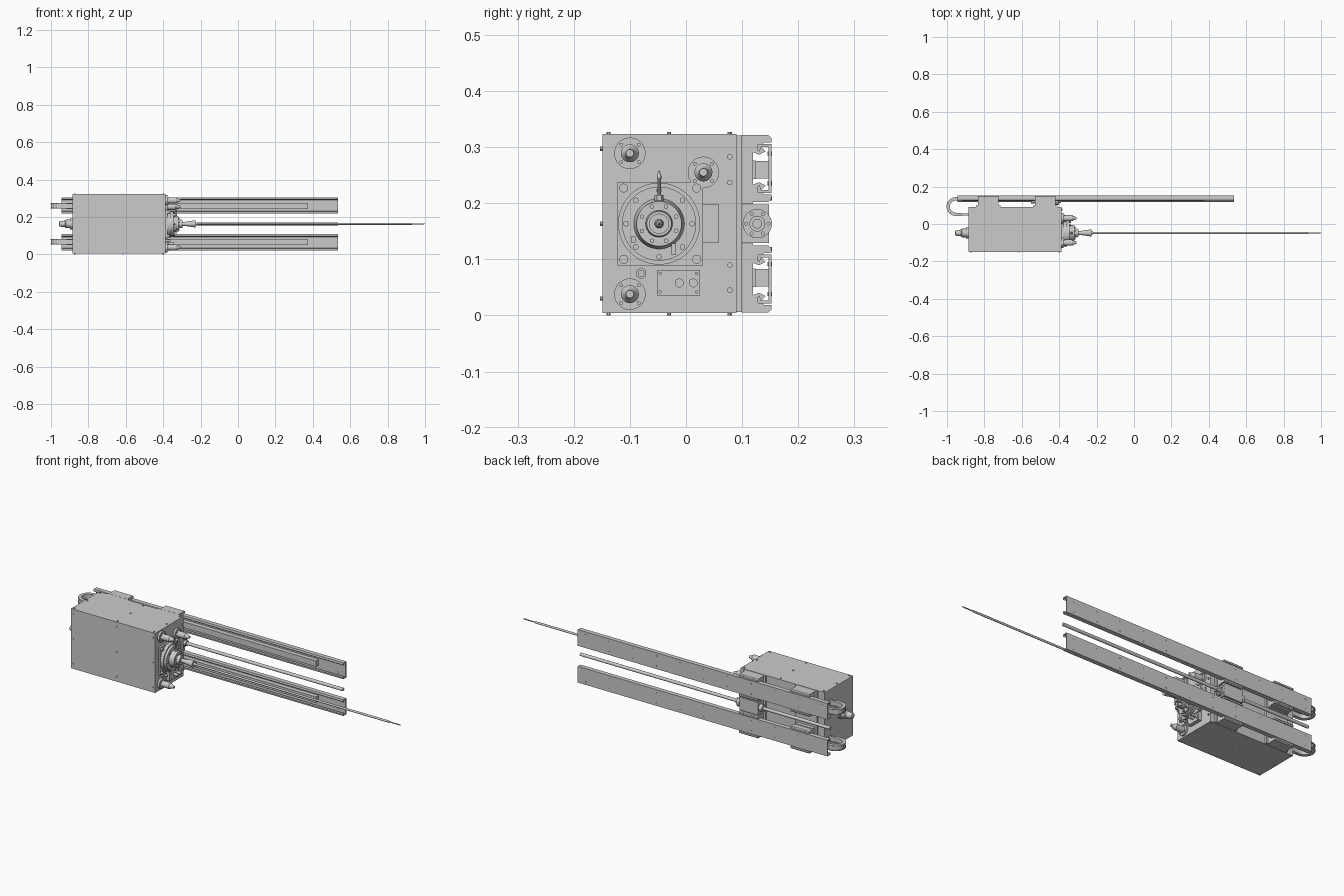
import bpy, bmesh, math
from mathutils import Vector, Matrix

if "Cube" in bpy.data.objects:
    bpy.data.objects.remove(bpy.data.objects["Cube"])

ZC = 0.1635          # mid height, the rails mirror about it
AY = -0.048          # y of the spindle axis


def box(bm, x0, x1, y0, y1, z0, z1):
    m = Matrix.Translation(((x0 + x1) / 2, (y0 + y1) / 2, (z0 + z1) / 2))
    m = m @ Matrix.Diagonal((x1 - x0, abs(y1 - y0), abs(z1 - z0), 1))
    bmesh.ops.create_cube(bm, size=1, matrix=m)


def lathe(bm, axis, c, prof, n=32):
    """Turn a (position, radius) profile about a line along the axis."""
    rings = []
    for t, r in prof:
        ring = []
        for i in range(n):
            a = 2 * math.pi * (i + 0.5) / n
            u, v = c[0] + r * math.cos(a), c[1] + r * math.sin(a)
            p = {'X': (t, u, v), 'Y': (u, t, v), 'Z': (u, v, t)}[axis]
            ring.append(bm.verts.new(p))
        rings.append(ring)
    for a, b in zip(rings, rings[1:]):
        for i in range(n):
            j = (i + 1) % n
            bm.faces.new((a[i], a[j], b[j], b[i]))
    bm.faces.new(rings[0])
    bm.faces.new(rings[-1])


def rod(bm, axis, c, t0, t1, r, n=16):
    lathe(bm, axis, c, [(t0, r), (t1, r)], n)


def prism(bm, pts, x0, x1):
    """Extrude a (y, z) outline along x."""
    a = [bm.verts.new((x0, y, z)) for y, z in pts]
    b = [bm.verts.new((x1, y, z)) for y, z in pts]
    for i in range(len(pts)):
        j = (i + 1) % len(pts)
        bm.faces.new((a[i], a[j], b[j], b[i]))
    bm.faces.new(a)
    bm.faces.new(b)


def finish(bm, name):
    bmesh.ops.recalc_face_normals(bm, faces=bm.faces)
    me = bpy.data.meshes.new(name)
    bm.to_mesh(me)
    bm.free()
    ob = bpy.data.objects.new(name, me)
    bpy.context.collection.objects.link(ob)
    bpy.ops.object.select_all(action='DESELECT')
    ob.select_set(True)
    bpy.context.view_layer.objects.active = ob
    bpy.ops.object.shade_smooth_by_angle(angle=math.radians(35))


def ring_points(c, r, n, off=0.0):
    return [(c[0] + r * math.cos(off + 2 * math.pi * i / n),
             c[1] + r * math.sin(off + 2 * math.pi * i / n)) for i in range(n)]


# Main housing
bm = bmesh.new()
box(bm, -0.885, -0.387, -0.149, 0.09, 0.004, 0.323)
finish(bm, "housing")

# Housing screws on the top, bottom, front and nose faces
bm = bmesh.new()
for x in (-0.872, -0.615, -0.4):
    for y in (-0.138, -0.03, 0.078):
        rod(bm, 'Z', (x, y), 0.0, 0.005, 0.004, 8)
        rod(bm, 'Z', (x, y), 0.322, 0.327, 0.004, 8)
    for z in (0.03, ZC, 0.297):
        rod(bm, 'Y', (x, z), -0.153, -0.148, 0.004, 8)
for z in (0.045, 0.09, 0.237, 0.283):
    rod(bm, 'X', (0.078, z), -0.388, -0.381, 0.005, 8)
finish(bm, "housing_screws")

# Square nose flange with corner bolts and side plate
bm = bmesh.new()
box(bm, -0.388, -0.376, -0.122, 0.03, 0.089, 0.238)
box(bm, -0.388, -0.380, 0.03, 0.059, 0.13, 0.198)
for y in (-0.111, 0.019):
    for z in (0.1, 0.227):
        rod(bm, 'X', (y, z), -0.377, -0.366, 0.008)
finish(bm, "nose_flange")

# Turned spindle nose
bm = bmesh.new()
c = (AY, ZC)
lathe(bm, 'X', c, [(-0.377, 0.073), (-0.358, 0.073), (-0.358, 0.066), (-0.345, 0.066),
                   (-0.345, 0.045), (-0.318, 0.04), (-0.318, 0.024), (-0.30, 0.022)], 48)
for p in ring_points(c, 0.059, 8):
    rod(bm, 'X', p, -0.346, -0.336, 0.005, 10)
for p in ring_points(c, 0.033, 8, 0.4):
    rod(bm, 'X', p, -0.32, -0.312, 0.004, 10)
box(bm, -0.346, -0.33, -0.098, -0.09, 0.13, 0.141)
box(bm, -0.346, -0.33, -0.026, -0.018, 0.108, 0.128)
finish(bm, "spindle_nose")

# Nozzle with hexagonal base
bm = bmesh.new()
rod(bm, 'X', c, -0.312, -0.298, 0.021, 6)
lathe(bm, 'X', c, [(-0.30, 0.011), (-0.285, 0.011), (-0.235, 0.018),
                   (-0.226, 0.018), (-0.226, 0.008), (-0.215, 0.006)])
finish(bm, "nozzle")

# Long needle with thinner tip
bm = bmesh.new()
lathe(bm, 'X', c, [(-0.23, 0.0055), (0.93, 0.0055), (0.932, 0.003), (0.99, 0.003), (1.0, 0.001)], 16)
finish(bm, "needle")

# Upright fitting on the spindle nose
bm = bmesh.new()
rod(bm, 'Z', (-0.332, AY), 0.195, 0.215, 0.008, 6)
rod(bm, 'Z', (-0.332, AY), 0.213, 0.245, 0.003, 10)
lathe(bm, 'Z', (-0.332, AY), [(0.243, 0.004), (0.249, 0.004), (0.258, 0.001)], 10)
finish(bm, "spindle_fitting")

# Three round posts on the nose face
for i, p in enumerate([(-0.1, 0.289), (0.031, 0.255), (-0.1, 0.038)]):
    bm = bmesh.new()
    lathe(bm, 'X', p, [(-0.388, 0.028), (-0.377, 0.028), (-0.377, 0.016), (-0.33, 0.016),
                       (-0.325, 0.012), (-0.312, 0.007), (-0.307, 0.007)])
    for q in ring_points(p, 0.022, 4, math.pi / 4):
        rod(bm, 'X', q, -0.378, -0.371, 0.0035, 8)
    finish(bm, f"nose_post_{i + 1}")

# Connector block and hex plug
bm = bmesh.new()
box(bm, -0.388, -0.368, -0.052, 0.025, 0.036, 0.081)
for y in (-0.012, 0.013):
    rod(bm, 'X', (y, 0.058), -0.369, -0.345, 0.008)
for y in (-0.046, 0.019):
    for z in (0.042, 0.075):
        rod(bm, 'X', (y, z), -0.369, -0.363, 0.003, 8)
rod(bm, 'X', (-0.08, 0.075), -0.388, -0.376, 0.0105, 6)
rod(bm, 'X', (-0.08, 0.075), -0.377, -0.362, 0.006)
finish(bm, "connector_block")

# Rear cable gland
bm = bmesh.new()
lathe(bm, 'X', (AY, ZC), [(-0.884, 0.03), (-0.897, 0.03), (-0.897, 0.023), (-0.92, 0.023),
                          (-0.925, 0.018), (-0.955, 0.014), (-0.957, 0.008)])
finish(bm, "rear_gland")

# Rails, sliders, guide strips and cable chains, mirrored about mid height
RAIL = [(0.152, 0.055), (0.152, 0.142), (0.128, 0.142), (0.126, 0.132), (0.131, 0.128),
        (0.134, 0.137), (0.147, 0.137), (0.147, 0.06), (0.134, 0.06), (0.131, 0.069),
        (0.126, 0.065), (0.128, 0.055)]
SLIDER = [(0.118, 0.158), (0.147, 0.158), (0.152, 0.153), (0.152, 0.145), (0.139, 0.145),
          (0.134, 0.137), (0.142, 0.129), (0.13, 0.123), (0.118, 0.128)]
CARS = ((-0.835, -0.725), (-0.53, -0.42))
for s, side in ((1, "upper"), (-1, "lower")):
    def z(d):
        return ZC + s * d

    # C-section rail with rivets
    bm = bmesh.new()
    prism(bm, [(y, z(d)) for y, d in RAIL], -0.945, 0.535)
    for i in range(11):
        for d in (0.072, 0.125):
            rod(bm, 'Y', (-0.91 + 0.14 * i, z(d)), 0.1455, 0.1532, 0.004, 8)
    finish(bm, f"{side}_rail")

    # Guide strip inside the rail
    bm = bmesh.new()
    box(bm, -0.92, 0.375, 0.123, 0.1475, z(0.081), z(0.112))
    finish(bm, f"{side}_guide_strip")

    # Slider blocks gripping both rail edges
    bm = bmesh.new()
    for x0, x1 in CARS:
        prism(bm, [(y, z(d)) for y, d in SLIDER], x0, x1)
        prism(bm, [(y, z(0.197 - d)) for y, d in SLIDER], x0, x1)
        for x in (x0 + 0.025, x1 - 0.025):
            for d in (0.152, 0.045):
                rod(bm, 'Y', (x, z(d)), 0.147, 0.1535 if d < 0.1 else 0.15, 0.004, 8)
    finish(bm, f"{side}_sliders")

    # Hooked cable chain at the rear end
    bm = bmesh.new()
    path = [(-0.925, 0.135)]
    path += [(-0.952 + 0.042 * math.cos(a), 0.093 + 0.042 * math.sin(a))
             for a in [math.radians(90 + 22.5 * k) for k in range(9)]]
    path += [(-0.92, 0.051)]
    for a, b in zip(path, path[1:]):
        a, b = Vector(a), Vector(b)
        d, mid = b - a, (a + b) / 2
        rot = Matrix.Rotation(math.atan2(d.y, d.x), 4, 'Z')
        for off, h, w in ((0, 0.024, 0.012), (0.012, 0.005, 0.018), (-0.012, 0.005, 0.018)):
            m = Matrix.Translation((mid.x, mid.y, z(0.0965) + off)) @ rot
            m = m @ Matrix.Diagonal((d.length * 1.08, w, h, 1))
            bmesh.ops.create_cube(bm, size=1, matrix=m)
    box(bm, -0.935, -0.884, 0.046, 0.056, z(0.083), z(0.11))
    finish(bm, f"{side}_cable_chain")

# Carriage plates carrying the sliders
bm = bmesh.new()
for x0, x1 in CARS:
    box(bm, x0 - 0.01, x1 + 0.01, 0.089, 0.1, 0.006, 0.321)
    for s in (1, -1):
        box(bm, x0, x1, 0.099, 0.119, ZC + s * 0.035, ZC + s * 0.158)
        box(bm, x0 + 0.02, x1 - 0.02, 0.118, 0.124, ZC + s * 0.08, ZC + s * 0.113)
finish(bm, "carriage_plates")

# Drive rod and its flanged nut
bm = bmesh.new()
rod(bm, 'X', (0.127, ZC), -0.945, 0.535, 0.0085, 20)
finish(bm, "drive_rod")
bm = bmesh.new()
box(bm, -0.53, -0.42, 0.089, 0.148, ZC - 0.034, ZC + 0.034)
lathe(bm, 'X', (0.127, ZC), [(-0.55, 0.018), (-0.42, 0.018), (-0.42, 0.026),
                             (-0.405, 0.026), (-0.405, 0.014), (-0.39, 0.014)])
for p in ring_points((0.127, ZC), 0.02, 6):
    rod(bm, 'X', p, -0.406, -0.4, 0.0035, 8)
finish(bm, "drive_nut")
